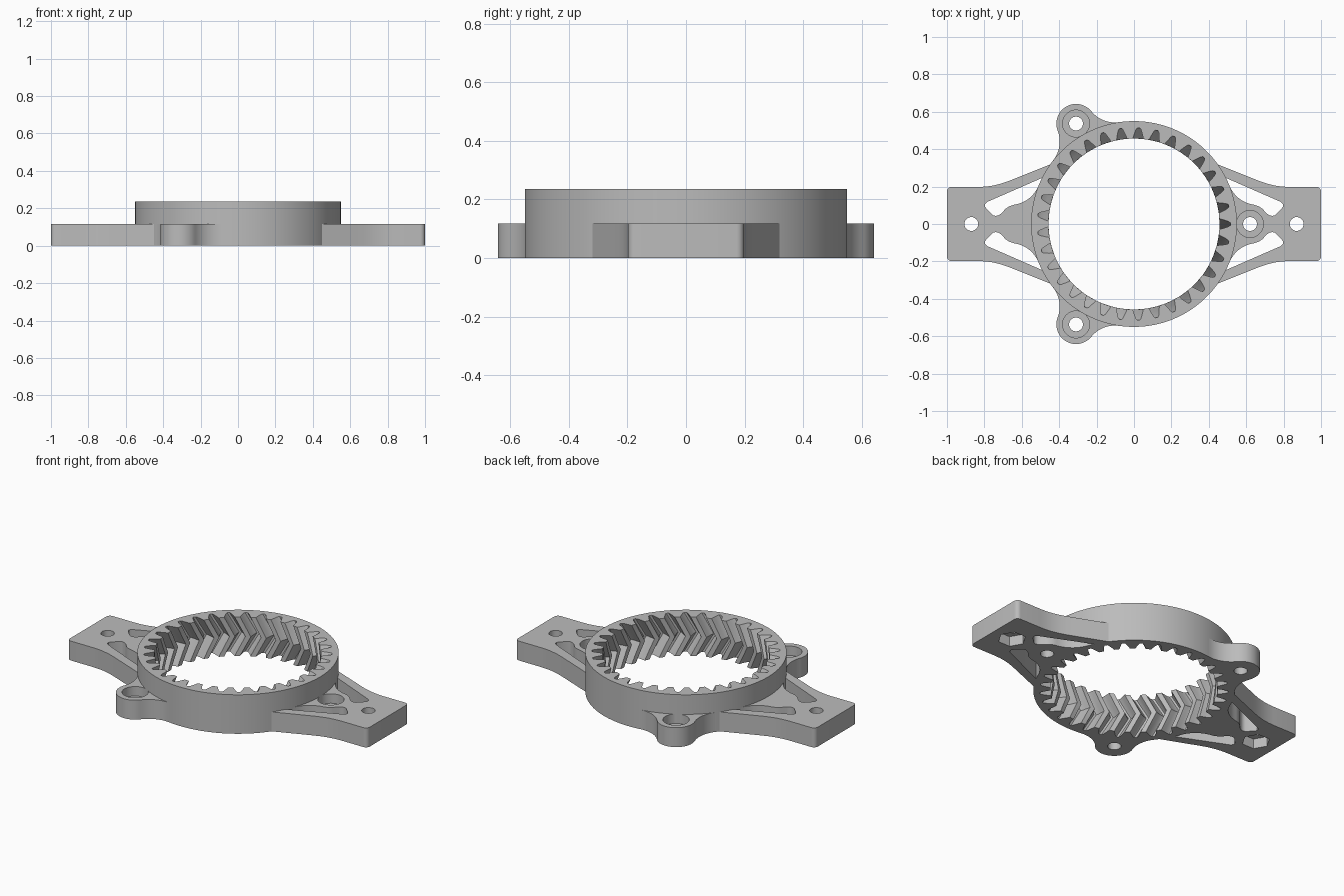
import bpy, bmesh, math
from math import cos, sin, pi, tau

cube = bpy.data.objects.get("Cube")
if cube:
    bpy.data.objects.remove(cube, do_unlink=True)

RING_R, RING_H = 0.55, 0.235
PLATE_H = 0.117
LUG_D, LUG_R, FILLET = 0.62, 0.105, 0.165
TEETH, TWIST = 33, math.radians(7.4)

grey = bpy.data.materials.new("plain_grey")
grey.use_nodes = True
grey.diffuse_color = (0.5, 0.5, 0.5, 1)
grey.node_tree.nodes["Principled BSDF"].inputs["Base Color"].default_value = (0.5, 0.5, 0.5, 1)


def finish(name, bm):
    bmesh.ops.recalc_face_normals(bm, faces=bm.faces[:])
    mesh = bpy.data.meshes.new(name)
    bm.to_mesh(mesh)
    bm.free()
    mesh.materials.append(grey)
    obj = bpy.data.objects.new(name, mesh)
    bpy.context.collection.objects.link(obj)
    return obj


def prism(name, points, z0, z1):
    bm = bmesh.new()
    base = bm.faces.new([bm.verts.new((x, y, z0)) for x, y in points])
    up = bmesh.ops.extrude_face_region(bm, geom=[base])["geom"]
    bmesh.ops.translate(bm, vec=(0, 0, z1 - z0),
                        verts=[v for v in up if isinstance(v, bmesh.types.BMVert)])
    return finish(name, bm)


def circle(x, y, r, n=40):
    return [(x + r * cos(tau * i / n), y + r * sin(tau * i / n)) for i in range(n)]


def arc(x, y, r, a0, a1, n):
    steps = [a0 + (a1 - a0) * i / n for i in range(n + 1)]
    return [(x + r * cos(a), y + r * sin(a)) for a in steps]


def turn(points, a):
    return [(x * cos(a) - y * sin(a), x * sin(a) + y * cos(a)) for x, y in points]


def cut(obj, points, z0=-0.05, z1=0.3):
    cutter = prism("cutter", points, z0, z1)
    cutter.hide_render = True
    mod = obj.modifiers.new("cut", 'BOOLEAN')
    mod.operation, mod.solver, mod.object = 'DIFFERENCE', 'EXACT', cutter
    bpy.context.view_layer.objects.active = obj
    bpy.ops.object.modifier_apply(modifier=mod.name)
    bpy.data.objects.remove(cutter, do_unlink=True)


def smooth(obj):
    bpy.ops.object.select_all(action='DESELECT')
    obj.select_set(True)
    bpy.context.view_layer.objects.active = obj
    bpy.ops.object.shade_smooth_by_angle(angle=math.radians(30))


def screw_hole(obj, x, y):
    cut(obj, circle(x, y, 0.037, 32))
    cut(obj, circle(x, y, 0.072), z0=0.06)


# Ring with internal herringbone teeth
def ring_gear():
    # half gap: fraction of the tooth pitch, radius
    half = [(0.07, 0.515), (0.14, 0.506), (0.24, 0.481), (0.33, 0.457)]
    gap = [(-f, r) for f, r in reversed(half)] + half
    inner = [((i + f) * tau / TEETH, r) for i in range(TEETH) for f, r in gap]
    n = len(inner)
    bm = bmesh.new()

    def quads(a, b):
        for i in range(n):
            j = (i + 1) % n
            bm.faces.new((a[i], a[j], b[j], b[i]))

    levels = []
    for k in range(9):
        t = k / 8
        shift = -TWIST * (1 - abs(2 * t - 1))
        levels.append([bm.verts.new((r * cos(a + shift), r * sin(a + shift), t * RING_H))
                       for a, r in inner])
    outer = [[bm.verts.new((RING_R * cos(tau * (i - 3.5) / n),
                            RING_R * sin(tau * (i - 3.5) / n), z))
              for i in range(n)] for z in (0, RING_H)]
    for low, high in zip(levels, levels[1:]):
        quads(low, high)
    quads(levels[-1], outer[1])
    quads(outer[1], outer[0])
    quads(outer[0], levels[0])
    return finish("ring_gear", bm)


smooth(ring_gear())

# Half outline of a lug, blended into the ring by a fillet
reach = RING_R + FILLET
lean = math.acos((reach ** 2 + LUG_D ** 2 - (LUG_R + FILLET) ** 2) / (2 * reach * LUG_D))
cx, cy = reach * cos(lean), reach * sin(lean)
meet = math.atan2(-cy, LUG_D - cx) + tau
lug_side = (arc(cx, cy, FILLET, lean + pi, meet, 12)
            + arc(LUG_D, 0, LUG_R, meet - pi, 0, 16)[1:])
lug_outline = lug_side + [(x, -y) for x, y in reversed(lug_side[:-1])]
bore = circle(0, 0, RING_R - 0.002, 264)

# Two mounting lugs
for side, name in ((1, "back_lug"), (-1, "front_lug")):
    a = side * tau / 3
    lug = prism(name, turn(lug_outline, a), 0, PLATE_H)
    cut(lug, bore)
    screw_hole(lug, LUG_D * cos(a), LUG_D * sin(a))
    smooth(lug)

# Arms: one symmetric outline, bored out where the ring sits
quarter = (arc(0.975, 0.173, 0.025, 0, pi / 2, 6)
           + [(0.83, 0.198), (0.79, 0.2), (0.75, 0.206), (0.71, 0.216),
              (0.67, 0.23), (0.62, 0.25), (0.44, 0.322)])
upper = quarter + [(-x, y) for x, y in reversed(quarter)]
arms = prism("mounting_arms", upper + [(x, -y) for x, y in reversed(upper)], 0, PLATE_H)
cut(arms, bore)

# Lightening windows between the hub, neck and outer struts
window = ([(0.46, 0.2)] + [p for p in lug_side if p[0] < 0.69]
          + [(0.71, 0.056), (0.725, 0.046), (0.74, 0.043), (0.754, 0.047),
             (0.79, 0.083), (0.798, 0.096), (0.795, 0.108), (0.785, 0.118),
             (0.46, 0.26)])
for sx in (1, -1):
    for sy in (1, -1):
        cut(arms, [(sx * x, sy * y) for x, y in window])

# Arm bolt holes with hexagonal nut pockets underneath
for x in (0.87, -0.87):
    cut(arms, circle(x, 0, 0.037, 32))
    cut(arms, circle(x, 0, 0.078, 6), z1=0.06)
screw_hole(arms, LUG_D, 0)
smooth(arms)
